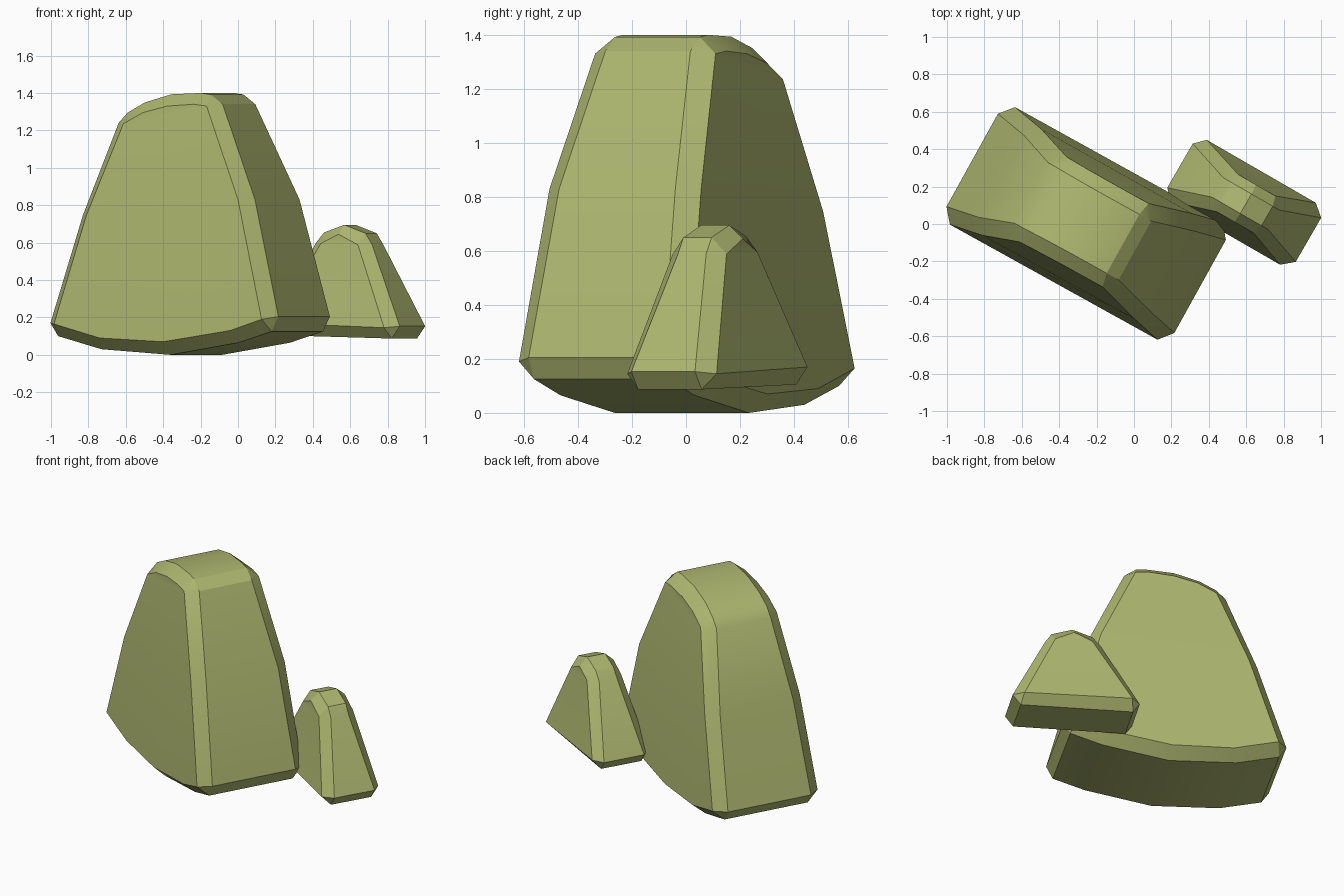
import bpy, bmesh
from math import sin, cos, radians

moss = bpy.data.materials.new("moss_stone")
moss.diffuse_color = (0.42, 0.47, 0.16, 1)


def rock(name, stations, caps, mid, chamfer, angle):
    """Profile slab: each station is (rim u, rim z, cap u, cap z, half thickness)."""
    c, s = cos(radians(angle)), sin(radians(angle))
    bm = bmesh.new()

    def ring(inner, side):
        out = []
        for ou, oz, iu, iz, h in stations:
            u, z = (iu, iz) if inner else (ou, oz)
            v = mid + side * (h + (chamfer if inner else 0))
            out.append(bm.verts.new((c * u - s * v, s * u + c * v, z)))
        return out

    # front cap, front rim, back rim, back cap
    rings = [ring(True, -1), ring(False, -1), ring(False, 1), ring(True, 1)]
    n = len(stations)
    for a, b in zip(rings, rings[1:]):
        for i in range(n):
            j = (i + 1) % n
            bm.faces.new((a[i], a[j], b[j], b[i]))
    for r in (rings[0], rings[3]):
        for idx in caps:
            bm.faces.new([r[i] for i in idx])
    bmesh.ops.remove_doubles(bm, verts=bm.verts, dist=0.001)
    bmesh.ops.recalc_face_normals(bm, faces=bm.faces)
    me = bpy.data.meshes.new(name)
    bm.to_mesh(me)
    bm.free()
    me.materials.append(moss)
    ob = bpy.data.objects.new(name, me)
    bpy.context.collection.objects.link(ob)
    bpy.ops.object.select_all(action='DESELECT')
    ob.select_set(True)
    bpy.context.view_layer.objects.active = ob
    bpy.ops.object.shade_smooth_by_angle(angle=radians(25))


# large boulder
rock("large_rock", [
    (0.471, 0.205, 0.41, 0.19, 0.284),
    (0.307, 0.83, 0.245, 0.83, 0.246),
    (0.073, 1.34, 0.016, 1.33, 0.18),
    (0.0, 1.392, 0.016, 1.33, 0.18),
    (-0.06, 1.4, -0.064, 1.34, 0.18),
    (-0.24, 1.393, -0.224, 1.33, 0.18),
    (-0.40, 1.35, -0.373, 1.295, 0.182),
    (-0.505, 1.295, -0.49, 1.235, 0.185),
    (-0.56, 1.24, -0.49, 1.235, 0.185),
    (-0.743, 0.745, -0.68, 0.745, 0.25),
    (-0.922, 0.17, -0.859, 0.165, 0.284),
    (-0.875, 0.10, -0.859, 0.165, 0.284),
    (-0.61, 0.03, -0.58, 0.09, 0.284),
    (-0.187, 0.0, -0.193, 0.07, 0.284),
    (0.228, 0.065, 0.218, 0.13, 0.284),
    (0.43, 0.125, 0.41, 0.19, 0.284),
], [(0, 1, 9, 10, 12, 13, 14), (1, 2, 7, 9), (2, 4, 5, 6, 7)],
    -0.121, 0.075, -29)

# small boulder beside it
rock("small_rock", [
    (0.85, 0.153, 0.785, 0.145, 0.136),
    (0.635, 0.59, 0.58, 0.588, 0.06),
    (0.595, 0.65, 0.58, 0.588, 0.06),
    (0.464, 0.695, 0.46, 0.645, 0.06),
    (0.34, 0.655, 0.35, 0.595, 0.06),
    (0.29, 0.60, 0.35, 0.595, 0.06),
    (0.057, 0.165, 0.112, 0.17, 0.136),
    (0.10, 0.105, 0.112, 0.17, 0.136),
    (0.80, 0.087, 0.785, 0.145, 0.136),
], [(0, 1, 4, 6), (1, 3, 4)], 0.393, 0.055, -30)
